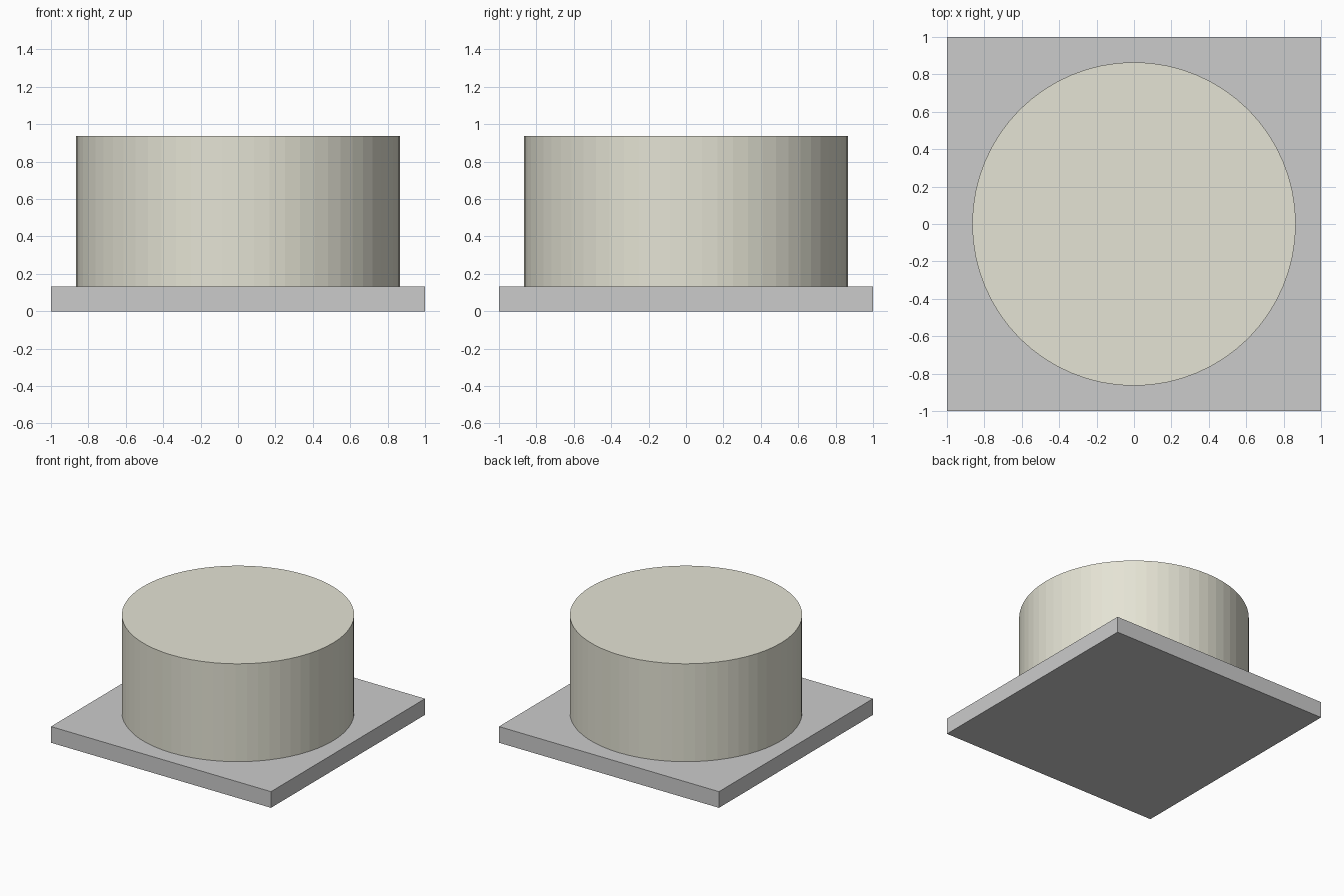
import bpy

if "Cube" in bpy.data.objects:
    bpy.data.objects.remove(bpy.data.objects["Cube"])

BOARD_TOP = 0.133
CAKE_TOP = 0.937
CAKE_RADIUS = 0.865


def box(name, x0, x1, y0, y1, z0, z1):
    bpy.ops.mesh.primitive_cube_add(size=1, location=((x0 + x1) / 2, (y0 + y1) / 2, (z0 + z1) / 2))
    obj = bpy.context.object
    obj.name = name
    obj.scale = (x1 - x0, y1 - y0, z1 - z0)
    bpy.ops.object.transform_apply(location=False, rotation=False, scale=True)
    return obj


# Square cake board
box("cake_board", -1, 1, -1, 1, 0, BOARD_TOP)

# Round cake, flat faceted sides
bpy.ops.mesh.primitive_cylinder_add(
    vertices=64, radius=CAKE_RADIUS, depth=CAKE_TOP - BOARD_TOP,
    location=(0, 0, (CAKE_TOP + BOARD_TOP) / 2))
cake = bpy.context.object
cake.name = "cake"
cream = bpy.data.materials.new("cream")
cream.diffuse_color = (0.78, 0.77, 0.66, 1)
cream.use_nodes = True
cream.node_tree.nodes["Principled BSDF"].inputs["Base Color"].default_value = cream.diffuse_color
cake.data.materials.append(cream)

# Blank label lying on the front left corner, tucked under the cake
bpy.ops.mesh.primitive_plane_add(size=1, location=(-0.642, -0.756, BOARD_TOP + 0.002))
label = bpy.context.object
label.name = "label"
label.scale = (0.476, 0.24, 1)
bpy.ops.object.transform_apply(location=False, rotation=False, scale=True)
